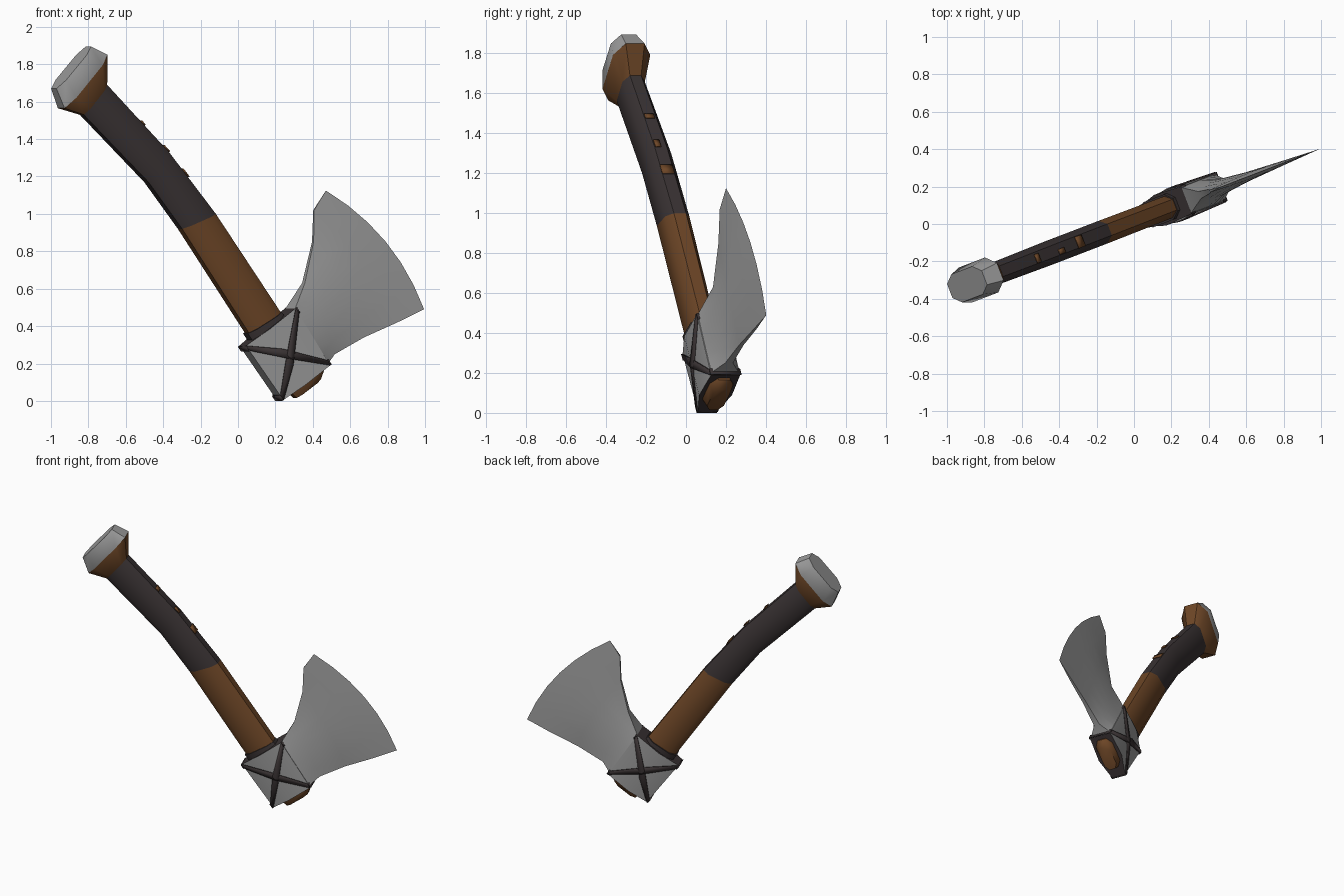
import bpy, bmesh, math

if "Cube" in bpy.data.objects:
    bpy.data.objects.remove(bpy.data.objects["Cube"])

SLOPE, OFF = 0.384, 0.02          # the axe lies in the vertical plane y = SLOPE*x + OFF
ANG = math.atan(SLOPE)


def place(x, z, w=0.0):
    """Front-view point (x, z) pushed w off the axe plane."""
    return (x - w * math.sin(ANG), OFF + SLOPE * x + w * math.cos(ANG), z)


def material(name, rgb):
    m = bpy.data.materials.new(name)
    m.diffuse_color = (*rgb, 1)
    m.use_nodes = True
    m.node_tree.nodes["Principled BSDF"].inputs["Base Color"].default_value = m.diffuse_color
    return m


WOOD = material("brown wood", (0.155, 0.062, 0.020))
WRAP = material("dark leather", (0.042, 0.033, 0.034))
STEEL = material("grey steel", (0.34, 0.34, 0.34))
MATS = [WOOD, WRAP, STEEL]


def finish(name, bm, angle=40, thick=0):
    bmesh.ops.remove_doubles(bm, verts=bm.verts, dist=1e-4)
    bmesh.ops.recalc_face_normals(bm, faces=bm.faces)
    me = bpy.data.meshes.new(name)
    bm.to_mesh(me)
    bm.free()
    for m in MATS:
        me.materials.append(m)
    ob = bpy.data.objects.new(name, me)
    bpy.context.collection.objects.link(ob)
    me.shade_smooth()
    me.set_sharp_from_angle(angle=math.radians(angle))
    if thick:
        s = ob.modifiers.new("thickness", 'SOLIDIFY')
        s.thickness, s.offset = thick, 0
    return ob


def loft(name, sections, shape, mats, caps, angle=40):
    """Sections are (ax, az, bx, bz, half thickness); shape is a ring of (-1..1, -1..1)."""
    bm = bmesh.new()
    rings = []
    for ax, az, bx, bz, h in sections:
        rings.append([bm.verts.new(place(ax + (bx - ax) * (p + 1) / 2,
                                         az + (bz - az) * (p + 1) / 2, h * q))
                      for p, q in shape])
    n = len(shape)
    for k, (r, s) in enumerate(zip(rings, rings[1:])):
        for i in range(n):
            f = bm.faces.new((r[i], r[(i + 1) % n], s[(i + 1) % n], s[i]))
            f.material_index = mats[k]
    for r, c in zip((rings[0], rings[-1]), caps):
        bm.faces.new(r).material_index = c
    return finish(name, bm, angle)


OCT = [(1, .5), (.6, 1), (-.6, 1), (-1, .5), (-1, -.5), (-.6, -1), (.6, -1), (1, -.5)]

# Bent handle: bare wood below, leather grip above
loft("handle", [(.305, .015, .435, .115, .045), (.27, .05, .45, .165, .062),
                (.05, .36, .22, .47, .062), (-.31, .92, -.13, 1.0, .065),
                (-.49, 1.17, -.38, 1.33, .065), (-.835, 1.53, -.71, 1.69, .06)],
     OCT, [0, 0, 0, 1, 1], (0, 1), 50)

# Flared knob with a steel end cap
loft("pommel", [(-.835, 1.53, -.71, 1.69, .06), (-.945, 1.565, -.715, 1.85, .10),
                (-.985, 1.67, -.80, 1.895, .08)],
     OCT, [0, 2], (0, 2), 35)

# Leather ring above the head
loft("handle_ring", [(.10, .27, .28, .40, .072), (.04, .36, .22, .475, .072)],
     OCT, [1], (1, 1))

# Head socket: narrow at the poll, widest around the handle
TOP = (.025, .295, .28, .495)
BOT = (.225, .005, .465, .19)
HALF = [(0, .05), (.45, .088), (1, .078)]
SOCKET = [(u * 2 - 1, h) for u, h in HALF] + [(u * 2 - 1, -h) for u, h in reversed(HALF)]
loft("socket", [(*TOP, 1), (*BOT, 1)], SOCKET, [2], (1, 1), 30)


def socket_point(u, v, w):
    a, b, c, d = [t + (q - t) * v for t, q in zip(TOP, BOT)]
    return place(a + (c - a) * u, b + (d - b) * u, w)


# Crossed leather straps on both socket faces, plus the links over its edges
bm = bmesh.new()
for side in (1, -1):
    for flip in (False, True):
        prev = None
        for u, h in HALF:
            v = 1 - u if flip else u
            cur = [bm.verts.new(socket_point(u, min(1, max(0, v + e)), side * (h + .004)))
                   for e in (-.09, .09)]
            if prev:
                bm.faces.new((prev[0], prev[1], cur[1], cur[0])).material_index = 1
            prev = cur
for v0, v1 in ((0, .09), (.91, 1)):
    for u, h in ((-.015, .05), (1.015, .078)):
        bm.faces.new([bm.verts.new(socket_point(u, v, s * (h + .004)))
                      for v, s in ((v0, 1), (v1, 1), (v1, -1), (v0, -1))]).material_index = 1
finish("straps", bm, 30, .008)

# Blade: rows from the socket to the curved cutting edge
ROWS = [(.275, .485, .455, .20, .076, 0), (.35, .63, .51, .25, .046, .01),
        (.40, .85, .67, .34, .027, .03), (.405, 1.02, .85, .42, .016, .05),
        (.47, 1.125, .995, .49, 0, .072)]
N = 6
bm = bmesh.new()
sides = []
for side in (1, -1):
    grid = []
    for tx, tz, bx, bz, h, bulge in ROWS:
        dx, dz = bx - tx, bz - tz
        ln = math.hypot(dx, dz)
        row = []
        for i in range(N + 1):
            t = i / N
            k = 4 * t * (1 - t)
            taper = 1 if h > .07 else .45 + .55 * k
            row.append(bm.verts.new(place(tx + dx * t - dz / ln * bulge * k,
                                          tz + dz * t + dx / ln * bulge * k,
                                          side * h * taper)))
        grid.append(row)
    for r, s in zip(grid, grid[1:]):
        for i in range(N):
            bm.faces.new((r[i], r[i + 1], s[i + 1], s[i])).material_index = 2
    sides.append(grid)
for i in (0, N):                       # close the upper and lower rims
    for k in range(len(ROWS) - 1):
        f, b = sides
        bm.faces.new((f[k][i], f[k + 1][i], b[k + 1][i], b[k][i])).material_index = 2
finish("blade", bm, 40)

# Worn spots where wood shows through the grip
bm = bmesh.new()
for x0, z0, x1, z1, w0, w1 in ((-.31, 1.237, -.277, 1.194, -.035, .03),
                               (-.41, 1.363, -.38, 1.33, -.03, .0),
                               (-.53, 1.494, -.51, 1.472, -.03, .02)):
    e = .004
    bm.faces.new([bm.verts.new(place(x + e, z + e, w)) for x, z, w in
                  ((x0, z0, w0), (x1, z1, w0), (x1, z1, w1), (x0, z0, w1))]).material_index = 0
finish("worn_spots", bm, 30, .006)
